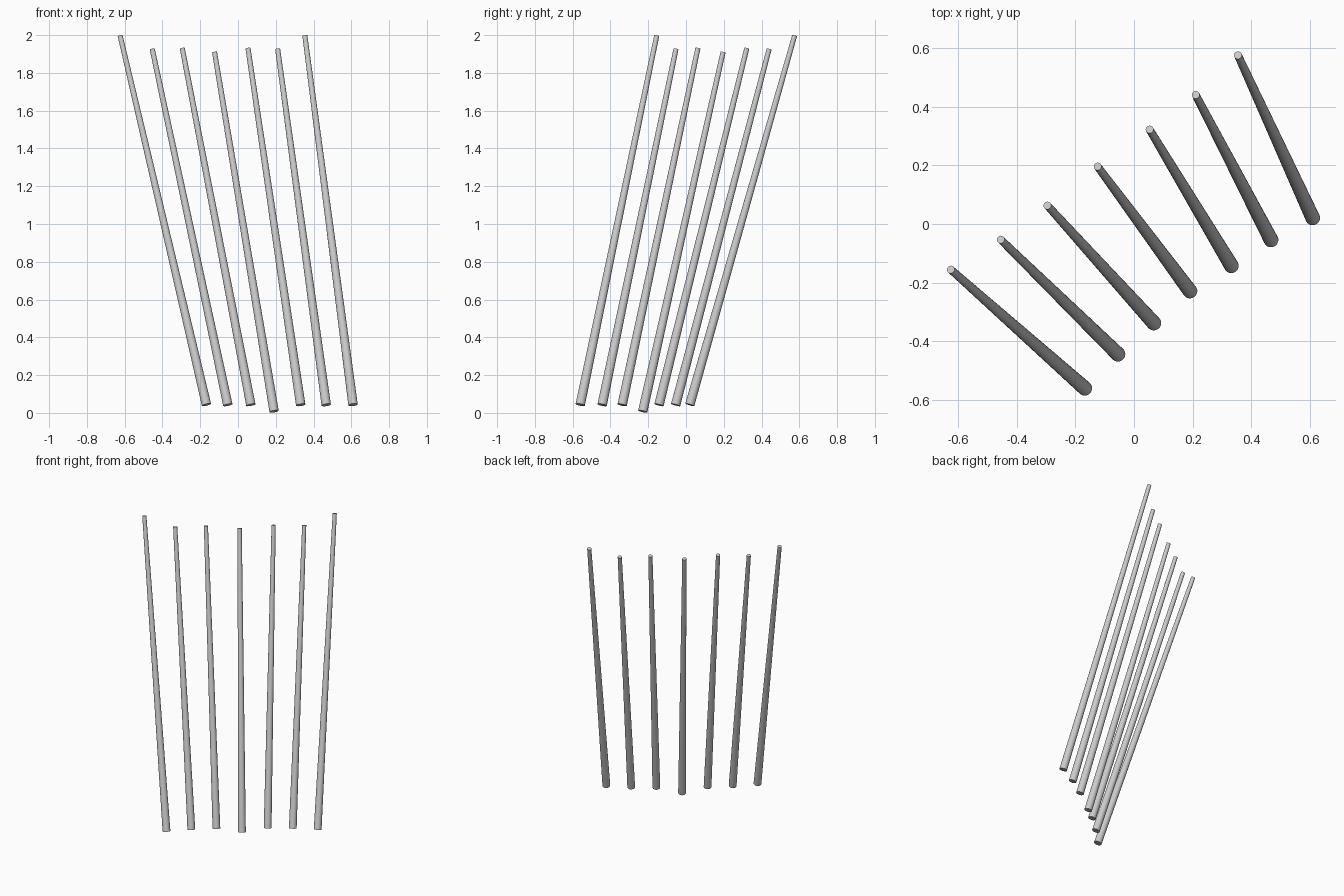
import bpy
from mathutils import Vector

if "Cube" in bpy.data.objects:
    bpy.data.objects.remove(bpy.data.objects["Cube"])

R_BOTTOM, R_TOP = 0.025, 0.0133

# Foot and tip of each tapered rod in the fan
rods = [
    ((-0.167, -0.560, 0.043), (-0.624, -0.155, 1.997)),
    ((-0.054, -0.444, 0.042), (-0.454, -0.053, 1.926)),
    ((0.068, -0.338, 0.042), (-0.295, 0.063, 1.930)),
    ((0.191, -0.229, 0.008), (-0.124, 0.196, 1.909)),
    ((0.332, -0.143, 0.042), (0.053, 0.322, 1.930)),
    ((0.467, -0.055, 0.042), (0.210, 0.440, 1.926)),
    ((0.609, 0.020, 0.043), (0.354, 0.575, 1.997)),
]


def tapered_rod(name, foot, tip):
    foot, tip = Vector(foot), Vector(tip)
    axis = tip - foot
    bpy.ops.mesh.primitive_cone_add(vertices=24, radius1=R_BOTTOM, radius2=R_TOP,
                                    depth=axis.length, location=(foot + tip) / 2)
    rod = bpy.context.object
    rod.name = name
    rod.rotation_euler = axis.to_track_quat('Z', 'Y').to_euler()
    bpy.ops.object.shade_smooth_by_angle()


for i, (foot, tip) in enumerate(rods, 1):
    tapered_rod(f"tapered_rod_{i}", foot, tip)
